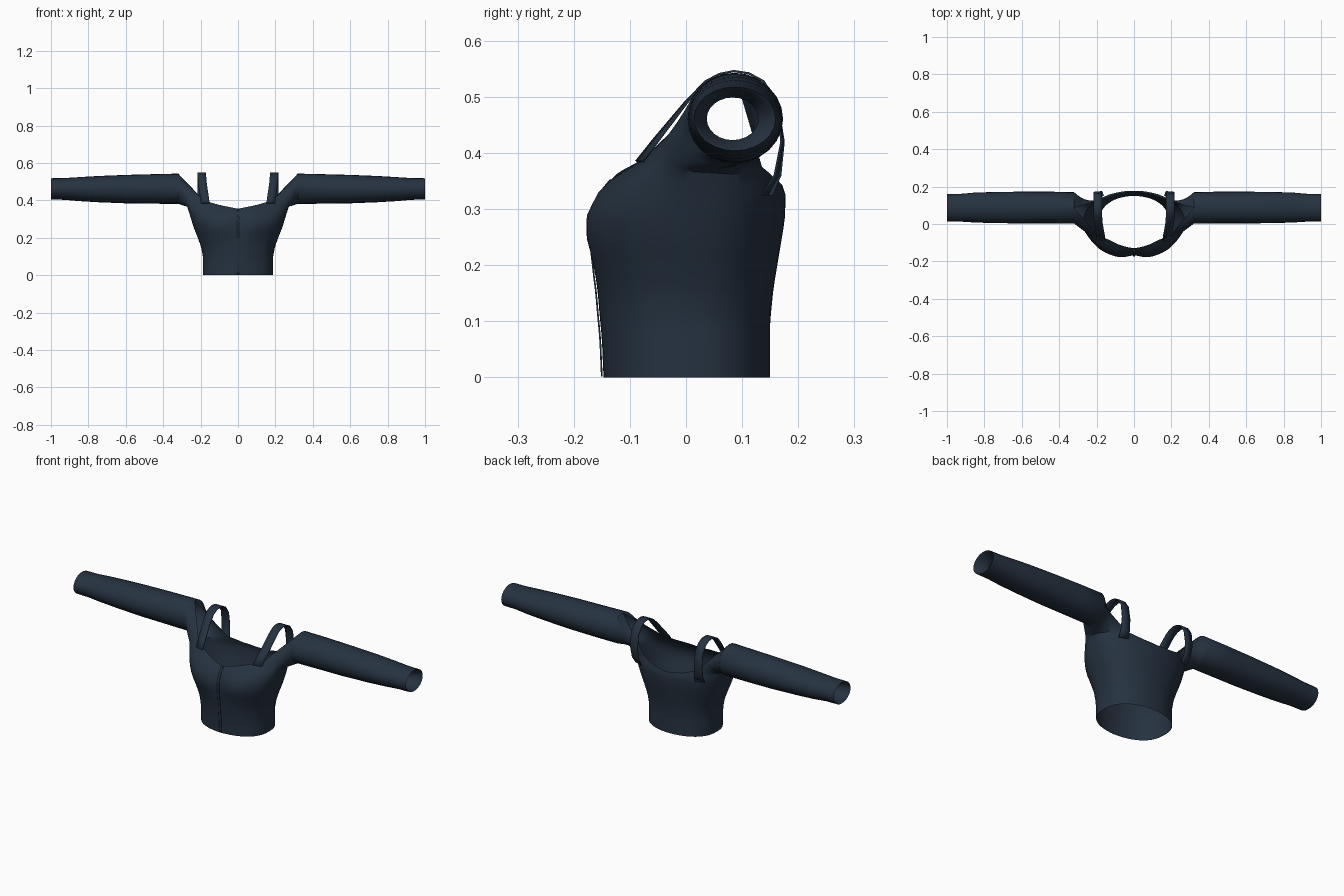
import bpy, bmesh
from math import sin, cos, pi, exp, radians

cube = bpy.data.objects.get("Cube")
if cube:
    bpy.data.objects.remove(cube, do_unlink=True)

navy = bpy.data.materials.new("dark navy cloth")
navy.use_nodes = True
COLOUR = (0.019, 0.032, 0.052, 1)
navy.diffuse_color = COLOUR
bsdf = navy.node_tree.nodes["Principled BSDF"]
bsdf.inputs["Base Color"].default_value = COLOUR
bsdf.inputs["Roughness"].default_value = 0.8


def table(points, t):
    """Piecewise linear lookup."""
    if t <= points[0][0]:
        return points[0][1]
    for (a, u), (b, v) in zip(points, points[1:]):
        if t <= b:
            return u + (v - u) * (t - a) / (b - a)
    return points[-1][1]


def add_grid(bm, rows):
    verts = [[bm.verts.new(p) for p in row] for row in rows]
    for r, s in zip(verts, verts[1:]):
        for i in range(len(r) - 1):
            bm.faces.new((r[i], r[i + 1], s[i + 1], s[i]))


def finish(name, bm, mirror=False, thickness=0):
    bmesh.ops.remove_doubles(bm, verts=bm.verts, dist=0.0003)
    bmesh.ops.recalc_face_normals(bm, faces=bm.faces)
    mesh = bpy.data.meshes.new(name)
    bm.to_mesh(mesh)
    bm.free()
    mesh.materials.append(navy)
    ob = bpy.data.objects.new(name, mesh)
    bpy.context.collection.objects.link(ob)
    if mirror:
        mod = ob.modifiers.new("mirror", "MIRROR")
        mod.use_clip = True
    if thickness:
        mod = ob.modifiers.new("thickness", "SOLIDIFY")
        mod.thickness = thickness
        mod.offset = 0
    bpy.ops.object.select_all(action="DESELECT")
    ob.select_set(True)
    bpy.context.view_layer.objects.active = ob
    bpy.ops.object.shade_smooth_by_angle(angle=radians(45))
    return ob


# Bodice outline by height: half width, front depth, back depth
WIDTH = [(0, .187), (.1, .188), (.15, .197), (.2, .215), (.25, .235),
         (.3, .251), (.35, .266), (.4, .285)]
FRONT = [(0, .147), (.07, .15), (.15, .158), (.2, .167), (.25, .177), (.29, .175),
         (.33, .156), (.36, .128), (.385, .092), (.41, .075)]
BACK = [(0, .15), (.1, .15), (.16, .156), (.22, .166), (.28, .176),
        (.33, .178), (.35, .168), (.4, .15)]
# Top edge height by angle: neckline, armhole, back edge
TOP = [(-90, .355), (-70, .374), (-48, .402), (-25, .385), (0, .367),
       (25, .362), (55, .375), (72, .352), (90, .342)]
ARM_FRONT, ARM_BACK, SEG = -48, 55, 24


def body(deg, z):
    a = radians(deg)
    x, s = table(WIDTH, z) * cos(a), abs(sin(a)) ** 0.8
    if deg > 0:
        return x, table(BACK, z) * s, z
    bust = exp(-((z - .28) / .09) ** 2)
    dent = .11 * bust * exp(-(x / .05) ** 2)
    return x, -table(FRONT, z) * s * (1 + .06 * bust - dent), z


def span(a, b, n):
    return [a + (b - a) * i / n for i in range(n + 1)]


# Bodice and sleeves, one continuous cloth surface
bm = bmesh.new()
angles = span(-90, ARM_FRONT, 10) + span(ARM_FRONT, ARM_BACK, SEG)[1:] + span(ARM_BACK, 90, 10)[1:]
add_grid(bm, [[body(d, table(TOP, d) * t) for d in angles] for t in span(0, 1, 18)])


def ring(x, yc, zc, ry, rz):
    # Starts at the top, runs by the front and the underside to the back
    return [(x, yc - ry * sin(2 * pi * k / SEG), zc + rz * cos(2 * pi * k / SEG))
            for k in range(SEG + 1)]


armhole = [body(d, table(TOP, d)) for d in span(ARM_FRONT, ARM_BACK, SEG)]
shoulder = ring(.32, .086, .462, .084, .081)
rows = [[tuple(p + (q - p) * t for p, q in zip(u, v)) for u, v in zip(armhole, shoulder)]
        for t in span(0, 1, 4)]
rows += [ring(*r) for r in [
    (.45, .088, .461, .085, .079),
    (.6, .088, .46, .085, .076),
    (.75, .088, .46, .083, .07),
    (.85, .088, .46, .08, .064),
    (.93, .087, .461, .074, .058),
    (1, .087, .461, .073, .057),
    (.995, .086, .461, .068, .052),   # cuff turned inwards
    (.93, .083, .461, .046, .038)]]
add_grid(bm, rows)
finish("bodice_and_sleeves", bm, mirror=True)

# Front closure strip
bm = bmesh.new()
strip = []
for z in span(.002, .353, 18):
    y = body(-90, z)[1] - .003
    strip.append([(-.006, y, z), (.006, y, z)])
add_grid(bm, strip)
finish("front_seam", bm, thickness=.003)

# Shoulder straps: centre path and tilt of the inner edge
STRAP = [(.175, -.083, .385, -.006), (.18, -.052, .425, -.005), (.19, 0, .49, -.002),
         (.193, .035, .528, 0), (.193, .06, .541, 0), (.193, .085, .546, 0),
         (.193, .112, .542, 0), (.193, .138, .528, 0), (.193, .163, .49, 0),
         (.193, .172, .42, .002), (.19, .163, .36, .005), (.185, .144, .325, .008)]
bm = bmesh.new()
add_grid(bm, [[(x - .023, y + t, z), (x, y, z), (x + .023, y - t, z)] for x, y, z, t in STRAP])
finish("shoulder_straps", bm, mirror=True, thickness=.004)
